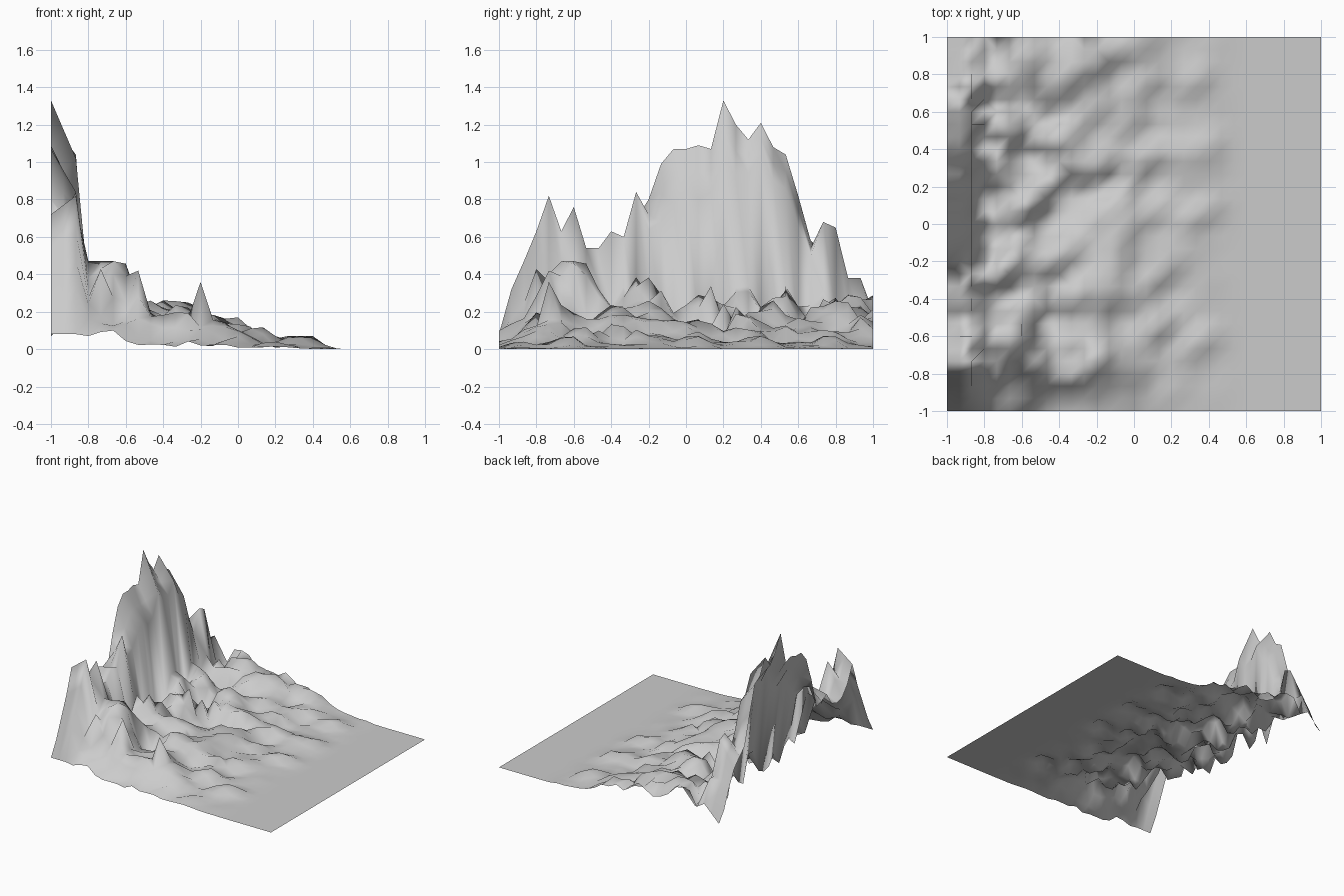
import bpy, bmesh
from mathutils import noise, Vector

N = 31
STEP = 2 / (N - 1)

# Skyline heights from front (y=-1) to back (y=1): outer edge and cliff lip
outer_edge = [.08, .20, .36, .52, .72, .58, .50, .48, .50, .60, .57, .55, .80,
              .99, 1.07, 1.07, 1.09, 1.07, 1.33, 1.20, 1.12, 1.21, 1.08, 1.04,
              .82, .58, .52, .45, .32, .16, .07]
cliff_lip = [.08, .32, .47, .63, .82, .63, .76, .54, .54, .63, .60, .84, .64,
             .68, .78, .84, .80, .84, 1.02, .92, .94, 1.04, .90, .86,
             .66, .50, .68, .65, .38, .38, .20]

# Average and highest foothill heights, falling toward the flat plain
falloff = [(-.8, .25), (-.6, .19), (-.4, .14), (-.2, .115), (0, .085),
           (.2, .035), (.4, .015), (.55, 0), (1, 0)]
ceiling = [(-.8, .47), (-.6, .47), (-.53, .42), (-.47, .26), (-.27, .26),
           (-.2, .36), (-.13, .25), (-.07, .17), (.07, .17), (.2, .07),
           (.4, .07), (.47, .02), (.6, 0), (1, 0)]

# Individual foothills: x, y, height, x radius, y radius
mounds = [(-.70, -.60, .22, .15, .18), (-.53, -.73, .20, .05, .06),
          (-.20, -.73, .28, .05, .05), (-.50, .85, .08, .28, .10),
          (-.15, .87, .10, .20, .08), (-.40, .47, .09, .10, .06),
          (-.55, .12, .08, .08, .06), (.02, .05, .06, .12, .06),
          (.35, .40, .06, .12, .05), (.35, .06, .06, .12, .05),
          (.30, .75, .06, .12, .05), (.36, -.62, .06, .10, .05),
          (.10, -.28, .06, .12, .06), (.15, -.55, .06, .10, .05)]


def lerp_profile(points, x):
    for (x0, h0), (x1, h1) in zip(points, points[1:]):
        if x <= x1:
            return h0 + (h1 - h0) * (x - x0) / (x1 - x0)
    return points[-1][1]


def foothill(x, y):
    base = lerp_profile(falloff, x)
    # Diagonal ripples with finer crags on top
    n = .9 * noise.noise(Vector((x * 4 + y * 2, (y - .5 * x) * 7.5, 2.3)))
    n += .9 * noise.noise(Vector((x * 6.3, (y - .6 * x) * 11.7, 7.7)))
    h = base * (1 + n)
    for mx, my, mh, rx, ry in mounds:
        d = ((x - mx) / rx) ** 2 + ((y - my - .4 * (x - mx)) / ry) ** 2
        h += mh * max(0, 1 - d / 2)
    # Front border drops away
    h *= min(1, .35 + (y + 1) / .2 * .65)
    floor = .07 if x < -.62 else .008 if x < .25 else 0
    return min(lerp_profile(ceiling, x), max(floor, h))


def height(i, j):
    x, y = -1 + i * STEP, -1 + j * STEP
    if i == 0:
        return outer_edge[j]
    if i == 1:
        return .5 * (outer_edge[j] + cliff_lip[j])
    if i == 2:
        return cliff_lip[j]
    return foothill(x, y)


# Terrain sheet
bm = bmesh.new()
grid = [[bm.verts.new((-1 + i * STEP, -1 + j * STEP, height(i, j)))
         for j in range(N)] for i in range(N)]
for i in range(N - 1):
    for j in range(N - 1):
        f = bm.faces.new((grid[i][j], grid[i + 1][j],
                          grid[i + 1][j + 1], grid[i][j + 1]))
        f.smooth = True
mesh = bpy.data.meshes.new("mountain_terrain")
bm.to_mesh(mesh)
bm.free()
terrain = bpy.data.objects.new("mountain_terrain", mesh)
bpy.context.collection.objects.link(terrain)
